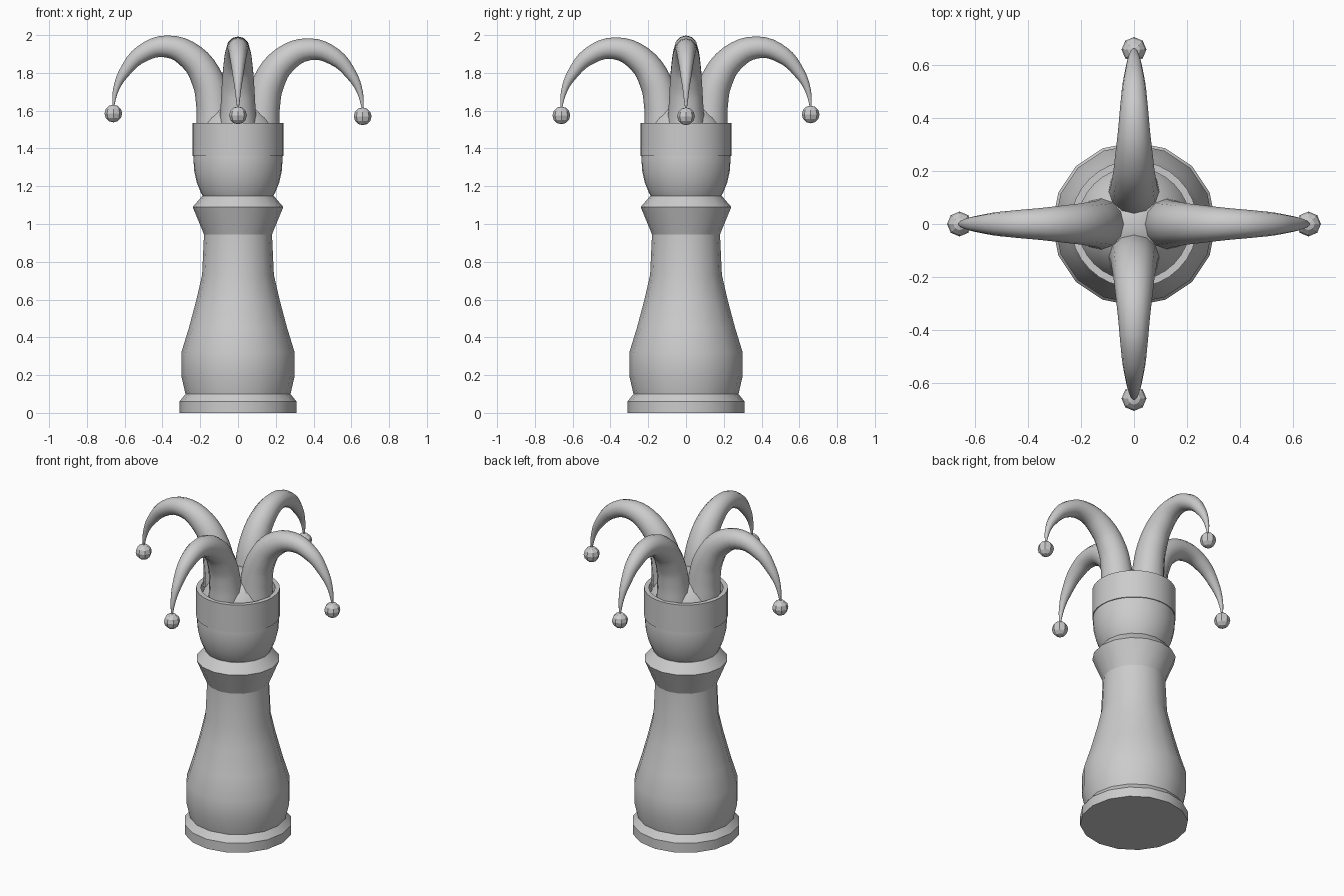
import bpy, math

if "Cube" in bpy.data.objects:
    bpy.data.objects.remove(bpy.data.objects["Cube"])

def finish(obj, name, angle=30):
    obj.name = name
    bpy.ops.object.select_all(action='DESELECT')
    obj.select_set(True)
    bpy.context.view_layer.objects.active = obj
    bpy.ops.object.shade_smooth_by_angle(angle=math.radians(angle))
    return obj

def lathe(name, profile, sides, closed=False, angle=30):
    """Revolve (radius, z) points around z; open profiles get end caps."""
    verts = [(r * math.cos(2 * math.pi * i / sides), r * math.sin(2 * math.pi * i / sides), z)
             for r, z in profile for i in range(sides)]
    n = len(profile)
    faces = []
    for k in range(n if closed else n - 1):
        a, b = k * sides, ((k + 1) % n) * sides
        for i in range(sides):
            j = (i + 1) % sides
            faces.append((a + i, a + j, b + j, b + i))
    if not closed:
        faces.append(tuple(reversed(range(sides))))
        faces.append(tuple(range((n - 1) * sides, n * sides)))
    mesh = bpy.data.meshes.new(name)
    mesh.from_pydata(verts, [], faces)
    obj = bpy.data.objects.new(name, mesh)
    bpy.context.collection.objects.link(obj)
    return finish(obj, name, angle)

# Turned body: foot, bulge, waist and collar
lathe("body", [(0.31, 0), (0.31, 0.06), (0.278, 0.10), (0.30, 0.195), (0.30, 0.32),
               (0.26, 0.45), (0.22, 0.60), (0.19, 0.73), (0.18, 0.945),
               (0.24, 1.09), (0.19, 1.148)], 16, angle=24)

# Egg-shaped head
bpy.ops.mesh.primitive_uv_sphere_add(segments=32, ring_count=16, radius=1, location=(0, 0, 1.34))
head = bpy.context.object
head.scale = (0.236, 0.236, 0.315)
finish(head, "head")

# Hat band, an open ring
lathe("hat_band", [(0.24, 1.36), (0.24, 1.535), (0.213, 1.535), (0.213, 1.36)], 32, closed=True)

# Hat horns with bells: (distance out, z, radius) along the centre line
PATH = [(0.12, 1.50, 0.10), (0.13, 1.62, 0.092), (0.16, 1.745, 0.085), (0.245, 1.868, 0.073),
        (0.38, 1.925, 0.058), (0.51, 1.885, 0.046), (0.60, 1.79, 0.030),
        (0.645, 1.70, 0.016), (0.662, 1.60, 0.004)]

def horn(side, turn, dz):
    curve = bpy.data.curves.new("horn_" + side, 'CURVE')
    curve.dimensions = '3D'
    curve.bevel_depth = 1
    curve.bevel_resolution = 4
    curve.resolution_u = 4
    curve.use_fill_caps = True
    spline = curve.splines.new('BEZIER')
    spline.bezier_points.add(len(PATH) - 1)
    c, s = math.cos(turn), math.sin(turn)
    for p, (d, z, r) in zip(spline.bezier_points, PATH):
        p.co = (d * c, d * s, z + dz)
        p.radius = r
        p.handle_left_type = p.handle_right_type = 'AUTO'
    obj = bpy.data.objects.new("horn_" + side, curve)
    bpy.context.collection.objects.link(obj)
    bpy.ops.object.select_all(action='DESELECT')
    obj.select_set(True)
    bpy.context.view_layer.objects.active = obj
    bpy.ops.object.convert(target='MESH')
    finish(bpy.context.object, "horn_" + side, 60)
    # Faceted bell at the tip
    bpy.ops.mesh.primitive_uv_sphere_add(segments=8, ring_count=6, radius=0.047,
                                         location=(0.66 * c, 0.66 * s, 1.57 + dz))
    bpy.context.object.name = "bell_" + side

for i, (side, dz) in enumerate([("right", 0.0), ("back", 0.01), ("left", 0.015), ("front", 0.005)]):
    horn(side, i * math.pi / 2, dz)
